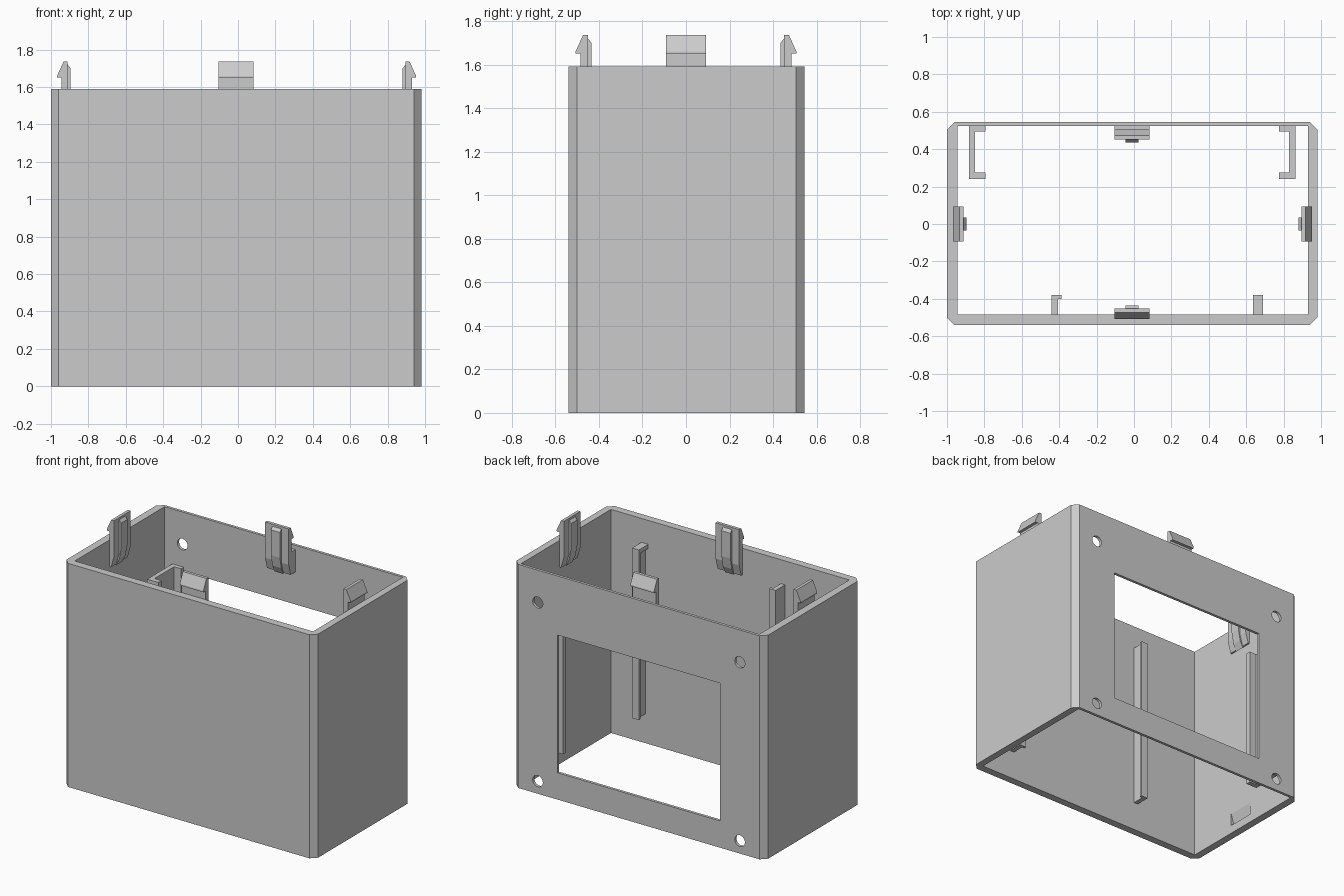
import bpy, bmesh, math
from mathutils import Matrix

if "Cube" in bpy.data.objects:
    bpy.data.objects.remove(bpy.data.objects["Cube"], do_unlink=True)

grey = bpy.data.materials.new("plain grey")
grey.use_nodes = True
COLOUR = (0.6, 0.6, 0.6, 1)
grey.diffuse_color = COLOUR
grey.node_tree.nodes["Principled BSDF"].inputs["Base Color"].default_value = COLOUR

HEIGHT = 1.59
MID_X = -0.01
UPRIGHT = Matrix.Rotation(math.pi / 2, 4, "X")  # profile plane to x, z


def prism(name, points, low, high, matrix=Matrix()):
    """Extrude a profile drawn in x, y from low to high along z."""
    bm = bmesh.new()
    face = bm.faces.new([bm.verts.new((x, y, low)) for x, y in points])
    top = bmesh.ops.extrude_face_region(bm, geom=[face])["geom"]
    verts = [v for v in top if isinstance(v, bmesh.types.BMVert)]
    bmesh.ops.translate(bm, verts=verts, vec=(0, 0, high - low))
    bm.transform(matrix)
    bmesh.ops.recalc_face_normals(bm, faces=bm.faces)
    mesh = bpy.data.meshes.new(name)
    bm.to_mesh(mesh)
    bm.free()
    mesh.materials.append(grey)
    obj = bpy.data.objects.new(name, mesh)
    bpy.context.collection.objects.link(obj)
    return obj


def rect(x0, x1, y0, y1):
    return [(x0, y0), (x1, y0), (x1, y1), (x0, y1)]


def cut(target, cutter):
    """Subtract the cutter, apply the result and drop the cutter."""
    cutter.hide_render = True
    mod = target.modifiers.new("cut", "BOOLEAN")
    mod.operation, mod.solver, mod.object = "DIFFERENCE", "EXACT", cutter
    graph = bpy.context.evaluated_depsgraph_get()
    mesh = bpy.data.meshes.new_from_object(target.evaluated_get(graph))
    target.modifiers.clear()
    target.data = mesh
    bpy.data.objects.remove(cutter, do_unlink=True)


# Open shell with chamfered corners
X0, X1, Y0, Y1, C = -1, 0.98, -0.54, 0.545, 0.04
shell = prism("shell", [(X0 + C, Y0), (X1 - C, Y0), (X1, Y0 + C), (X1, Y1 - C),
                        (X1 - C, Y1), (X0 + C, Y1), (X0, Y1 - C), (X0, Y0 + C)],
              0, HEIGHT)
cut(shell, prism("cavity", rect(-0.945, 0.93, -0.485, 0.525), -0.1, HEIGHT + 0.1))

# Rear window and four screw holes
cut(shell, prism("window", rect(MID_X - 0.64, MID_X + 0.64, 0.45, 0.6), 0.19, 1.17))
for side in (-1, 1):
    for z in (0.09, 1.36):
        circle = [(MID_X + side * 0.795 + 0.04 * math.cos(a), z + 0.04 * math.sin(a))
                  for a in (math.tau * i / 32 for i in range(32))]
        cut(shell, prism("screw_hole", circle, -0.6, -0.48, UPRIGHT))

# Wall positions: distance runs inward from each wall
walls = {"right": (-0.945, 0, 0), "left": (0.93, 0, 180),
         "front": (MID_X, -0.485, 90), "back": (MID_X, 0.485, -90)}

hook = [(0, 1.4), (0.012, 1.4), (0.034, 1.48), (0.034, 1.735), (0.012, 1.735),
        (-0.022, 1.66), (-0.022, 1.65), (0, 1.65)]
rib = [(0.01, 1.39), (0.035, 1.44), (0.05, 1.52), (0.05, 1.7), (0.034, 1.72),
       (0.02, 1.5)]
for wall, (x, y, turn) in walls.items():
    frame = Matrix.Translation((x, y, 0)) @ Matrix.Rotation(math.radians(turn), 4, "Z") @ UPRIGHT
    # Snap clip with a stiffening rib
    prism(wall + "_clip", hook, -0.093, 0.093, frame)
    prism(wall + "_clip_rib", rib, -0.035, 0.035, frame)
    if wall == "back":
        prism("back_clip_base", rect(-0.045, 0.005, 1.4, 1.56), -0.093, 0.093, frame)
    # Catch recess low in the side walls
    if wall in ("right", "left"):
        notch = [(0.02, 0.06), (-0.026, 0.06), (-0.026, 0.07), (0, 0.15), (0.02, 0.15)]
        cut(shell, prism("catch_recess", notch, -0.1, 0.1, frame))

# Rear channel brackets, one each side of the window
for name, side in (("right", -1), ("left", 1)):
    outer, web, lip = (MID_X + side * d for d in (0.873, 0.84, 0.785))
    prism(name + "_bracket", [(outer, 0.24), (lip, 0.24), (lip, 0.275), (web, 0.275),
                              (web, 0.495), (lip, 0.495), (lip, 0.53), (outer, 0.53)],
          0.18, 1.2)

# Front slide rails with lips facing each other
for name, x, s in (("right", -0.44, 1), ("left", 0.69, -1)):
    prism(name + "_rail", [(x, -0.49), (x + s * 0.033, -0.49), (x + s * 0.033, -0.4),
                           (x + s * 0.053, -0.4), (x + s * 0.053, -0.38), (x, -0.38)],
          0.21, 1.42)
prism("left_rail_stop", rect(0.637, 0.67, -0.49, -0.385), 1.39, 1.42)
